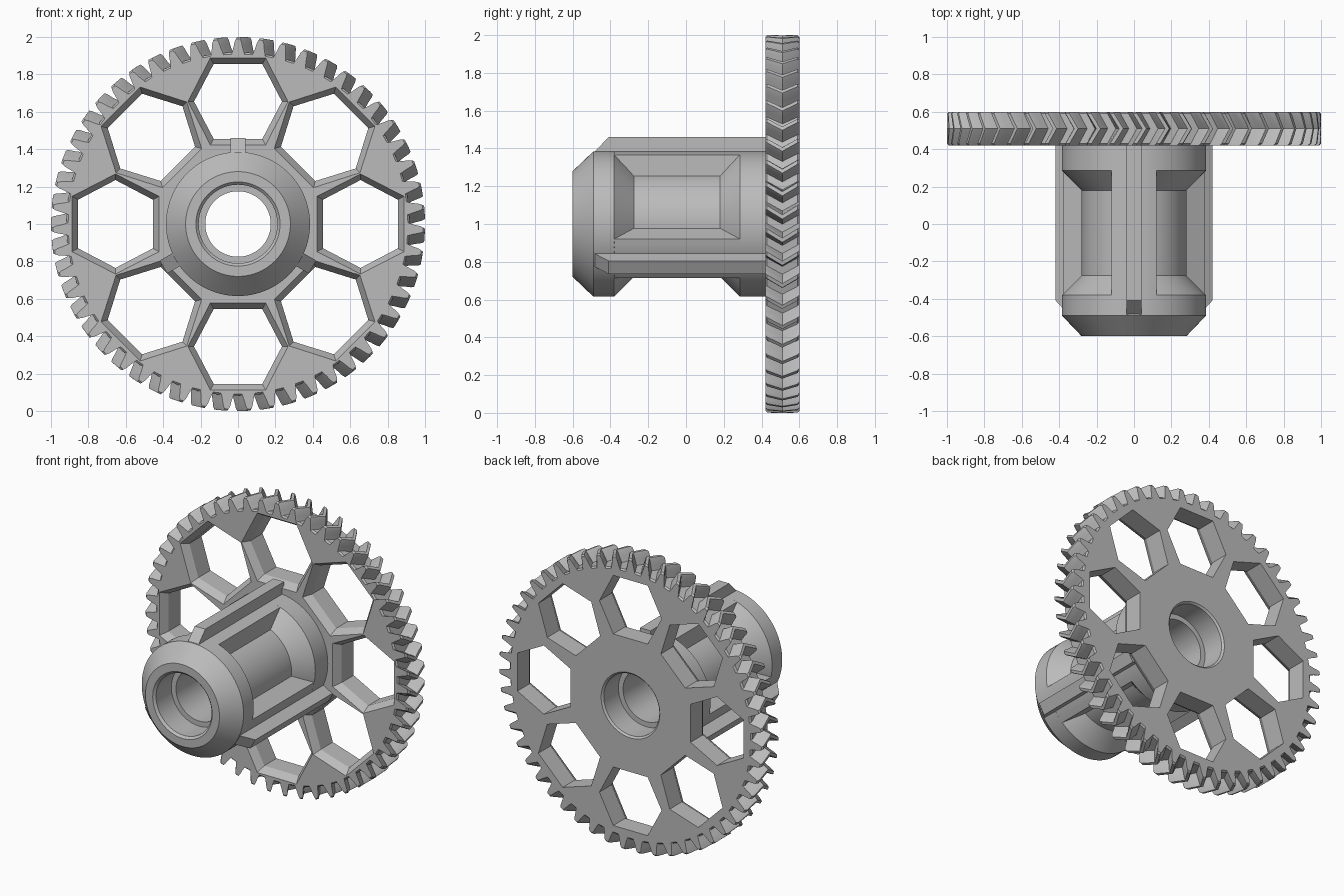
import bpy, bmesh
from math import sin, cos, pi, sqrt, radians

cube = bpy.data.objects.get("Cube")
if cube:
    bpy.data.objects.remove(cube)

# Single plain material
grey = bpy.data.materials.new("plain grey")
grey.use_nodes = True
grey.diffuse_color = (0.5, 0.5, 0.5, 1)
grey.node_tree.nodes["Principled BSDF"].inputs["Base Color"].default_value = (0.5, 0.5, 0.5, 1)

FRONT, BACK = 0.42, 0.60      # gear disc extent along y
HUB_R, CORE_R = 0.385, 0.28   # hub surface and pocket floor radii
BORE_R = 0.21


def place(angle, r, t, y):
    """Point at radius r and sideways offset t, around the shaft axis."""
    return (r * cos(angle) - t * sin(angle), y, 1 + r * sin(angle) + t * cos(angle))


def add_loft(bm, rings, wrap=False):
    """Skin a list of closed rings; cap the ends unless they wrap round."""
    loops = [[bm.verts.new(p) for p in ring] for ring in rings]
    pairs = list(zip(loops, loops[1:]))
    if wrap:
        pairs.append((loops[-1], loops[0]))
    else:
        bm.faces.new(loops[0])
        bm.faces.new(loops[-1])
    for a, b in pairs:
        n = len(a)
        for i in range(n):
            j = (i + 1) % n
            bm.faces.new((a[i], a[j], b[j], b[i]))


def finish(name, bm):
    bmesh.ops.recalc_face_normals(bm, faces=bm.faces)
    mesh = bpy.data.meshes.new(name)
    bm.to_mesh(mesh)
    bm.free()
    mesh.materials.append(grey)
    obj = bpy.data.objects.new(name, mesh)
    bpy.context.collection.objects.link(obj)
    return obj


def activate(obj):
    bpy.ops.object.select_all(action="DESELECT")
    obj.select_set(True)
    bpy.context.view_layer.objects.active = obj


def smooth(obj):
    activate(obj)
    bpy.ops.object.shade_smooth_by_angle(angle=radians(30))


# Gear disc with herringbone teeth
TEETH = 51
half_tooth = [(-0.31, 0.918), (-0.22, 0.95), (-0.15, 0.985), (-0.09, 1.0)]
tooth = half_tooth + [(-f, r) for f, r in reversed(half_tooth)]
middle = (FRONT + BACK) / 2


def gear_ring(y, shrink):
    twist = 0.055 * (1 - abs(y - middle) / (BACK - middle))
    return [place(pi / 2 + (k + f) * 2 * pi / TEETH - twist, r - shrink, 0, y)
            for k in range(TEETH) for f, r in tooth]


bm = bmesh.new()
add_loft(bm, [gear_ring(FRONT, 0.01), gear_ring(FRONT + 0.01, 0), gear_ring(middle, 0),
              gear_ring(BACK - 0.01, 0), gear_ring(BACK, 0.01)])
gear = finish("gear_disc", bm)

# Cutter: eight hexagonal windows with a front chamfer, plus the bore
hexagon = [(0.2, -0.13), (0.2, 0.13), (0, 0.235), (-0.2, 0.13), (-0.2, -0.13), (0, -0.235)]


def window_ring(angle, y, grow):
    k = 1 + grow / 0.2
    return [place(angle, 0.655 + r * k, t * (1 + grow / 0.235), y) for r, t in hexagon]


def circle(r, y, n=64):
    return [place(2 * pi * i / n, r, 0, y) for i in range(n)]


bm = bmesh.new()
for k in range(8):
    a = k * pi / 4
    add_loft(bm, [window_ring(a, y, g) for y, g in
                  ((0.40, 0.033), (0.419, 0.033), (0.47, 0), (0.62, 0))])
add_loft(bm, [circle(BORE_R, 0.40), circle(BORE_R, BACK - 0.012),
              circle(BORE_R + 0.02, BACK + 0.008)])
cutter = finish("window_cutter", bm)
cutter.hide_render = True

cut = gear.modifiers.new("windows", "BOOLEAN")
cut.operation = "DIFFERENCE"
cut.solver = "EXACT"
cut.object = cutter
activate(gear)
bpy.ops.object.modifier_apply(modifier=cut.name)
bpy.data.objects.remove(cutter)
smooth(gear)

# Hub: turned profile with a nose cone, a waisted middle and a stepped bore
profile = [(0.225, -0.6), (CORE_R, -0.6), (HUB_R, -0.49), (HUB_R, -0.38), (CORE_R, -0.275),
           (CORE_R, 0.18), (HUB_R, 0.285), (HUB_R, 0.43), (0.175, 0.43),
           (0.175, -0.42), (BORE_R, -0.42), (BORE_R, -0.585)]
STEPS = 96
bm = bmesh.new()
add_loft(bm, [[place(2 * pi * i / STEPS, r, 0, y) for r, y in profile]
              for i in range(STEPS)], wrap=True)
smooth(finish("hub", bm))

# Three wide bridges across the waist, leaving three pockets
ts = [-0.12 + 0.03 * i for i in range(9)]
section = [(sqrt(HUB_R ** 2 - t * t), t) for t in ts] + [(0.2, 0.12), (0.2, -0.12)]
directions = [pi / 2 + k * 2 * pi / 3 for k in range(3)]
bm = bmesh.new()
for a in directions:
    add_loft(bm, [[place(a, r, t, y) for r, t in section] for y in (-0.38, 0.285)])
smooth(finish("hub_bridges", bm))

# Three narrow ribs with a sloped front end
rib = [(0.36, -0.505), (0.46, -0.41), (0.46, 0.44), (0.36, 0.44)]
bm = bmesh.new()
for a in directions:
    add_loft(bm, [[place(a, r, t, y) for r, y in rib] for t in (-0.04, 0.04)])
finish("hub_ribs", bm)
